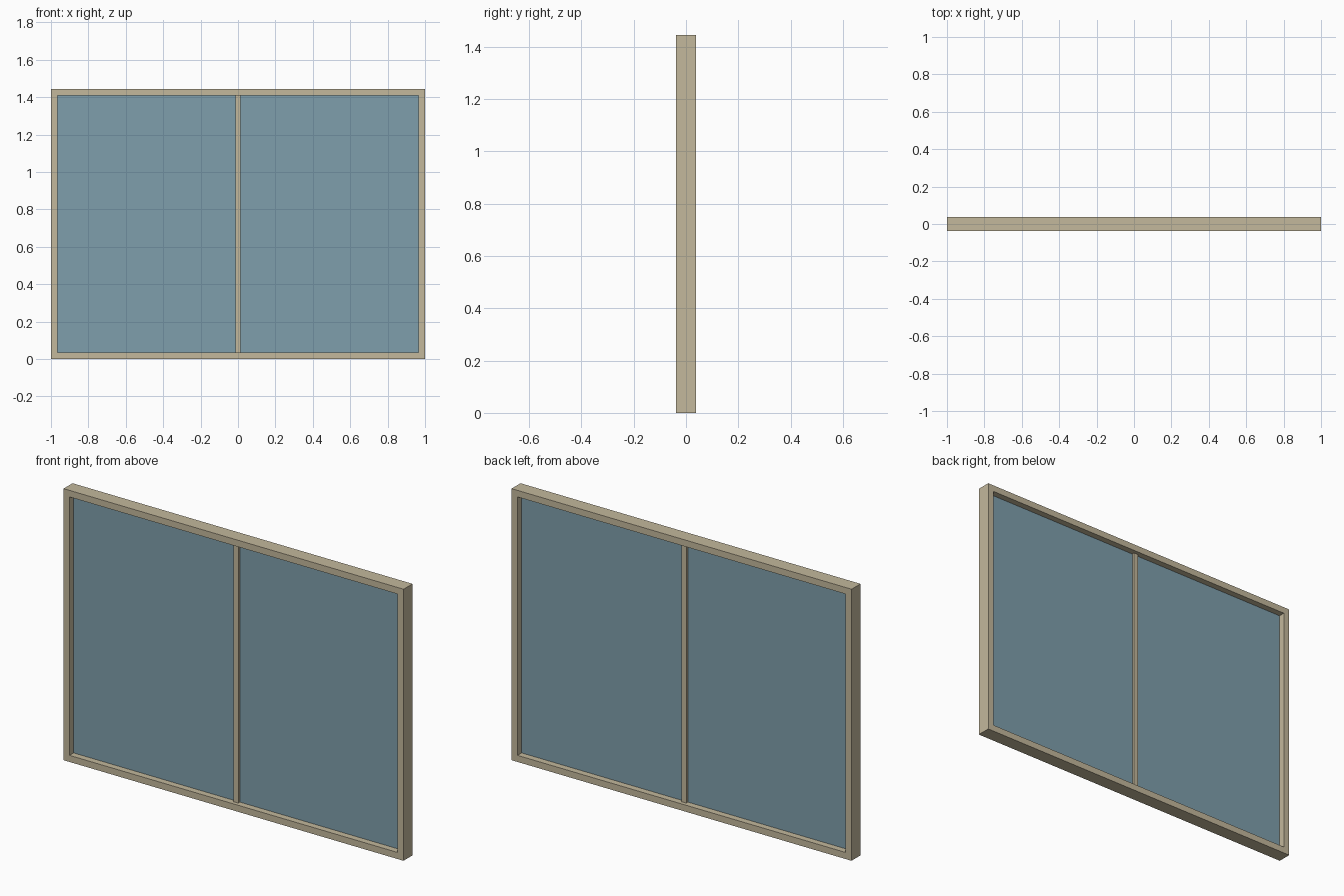
import bpy

cube = bpy.data.objects.get("Cube")
if cube:
    bpy.data.objects.remove(cube, do_unlink=True)

WIDTH, HEIGHT, DEPTH = 2.0, 1.444, 0.075
BORDER = 0.035
BAR = 0.027
GLASS = 0.006


def make_material(name, color):
    mat = bpy.data.materials.new(name)
    mat.use_nodes = True
    mat.diffuse_color = color
    bsdf = next(n for n in mat.node_tree.nodes if n.type == 'BSDF_PRINCIPLED')
    bsdf.inputs["Base Color"].default_value = color
    bsdf.inputs["Roughness"].default_value = 0.6
    return mat


def add_mesh(name, verts, faces, mat):
    mesh = bpy.data.meshes.new(name)
    mesh.from_pydata(verts, [], faces)
    mesh.materials.append(mat)
    obj = bpy.data.objects.new(name, mesh)
    bpy.context.collection.objects.link(obj)
    return obj


def add_box(name, size, center, mat):
    bpy.ops.mesh.primitive_cube_add(size=1, location=center)
    obj = bpy.context.object
    obj.name = name
    obj.scale = size
    bpy.ops.object.transform_apply(location=False, rotation=False, scale=True)
    obj.data.materials.append(mat)
    return obj


def rectangle(inset, y):
    x = WIDTH / 2 - inset
    return [(-x, y, inset), (x, y, inset),
            (x, y, HEIGHT - inset), (-x, y, HEIGHT - inset)]


frame_mat = make_material("beige frame", (0.546, 0.479, 0.333, 1))
glass_mat = make_material("blue glass", (0.212, 0.347, 0.413, 1))

# Frame: four loops (front outer, front inner, back inner, back outer) bridged into a ring
loops = [(0, -DEPTH / 2), (BORDER, -DEPTH / 2), (BORDER, DEPTH / 2), (0, DEPTH / 2)]
verts = [v for inset, y in loops for v in rectangle(inset, y)]
faces = []
for a in range(4):
    b = (a + 1) % 4
    for i in range(4):
        j = (i + 1) % 4
        faces.append((a * 4 + i, a * 4 + j, b * 4 + j, b * 4 + i))
add_mesh("window_frame", verts, faces, frame_mat)

# Glass panes on either side of the centre bar
inner_w, inner_h = WIDTH - 2 * BORDER, HEIGHT - 2 * BORDER
pane_w = (inner_w - BAR) / 2
for side, name in ((1, "left_pane"), (-1, "right_pane")):
    add_box(name, (pane_w, GLASS, inner_h),
            (side * (BAR + pane_w) / 2, 0, HEIGHT / 2), glass_mat)

# Centre bar, set back from the frame faces
add_box("centre_bar", (BAR, 0.034, inner_h), (0, 0, HEIGHT / 2), frame_mat)
